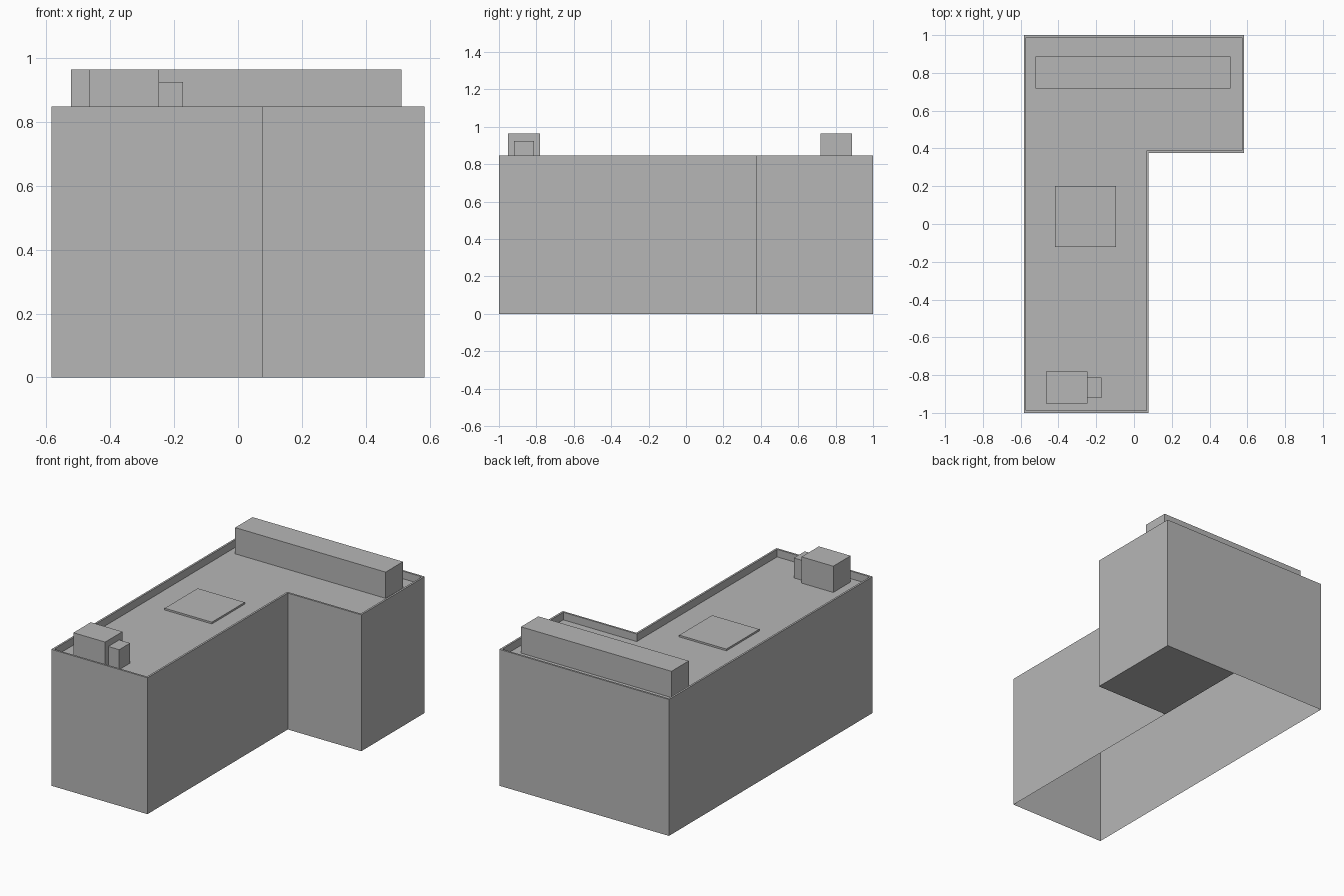
import bpy
import bmesh

if "Cube" in bpy.data.objects:
    bpy.data.objects.remove(bpy.data.objects["Cube"], do_unlink=True)

# Single flat colour
grey = bpy.data.materials.new("concrete_grey")
grey.use_nodes = True
colour = (0.47, 0.47, 0.47, 1)
grey.diffuse_color = colour
grey.node_tree.nodes["Principled BSDF"].inputs["Base Color"].default_value = colour

HALF_X, HALF_Y = 0.583, 1.0
NOTCH_X, NOTCH_Y = 0.078, 0.377
WALL_TOP, ROOF, RIM = 0.847, 0.8, 0.012


def add_object(name, bm):
    mesh = bpy.data.meshes.new(name)
    bm.to_mesh(mesh)
    bm.free()
    mesh.materials.append(grey)
    obj = bpy.data.objects.new(name, mesh)
    bpy.context.collection.objects.link(obj)
    return obj


def l_outline(inset):
    """Counter-clockwise L-shaped plan, moved inward by inset."""
    x, y = HALF_X - inset, HALF_Y - inset
    nx, ny = NOTCH_X - inset, NOTCH_Y + inset
    return [(-x, -y), (nx, -y), (nx, ny), (x, ny), (x, y), (-x, y)]


def add_box(name, x_range, y_range, z_range):
    bm = bmesh.new()
    bmesh.ops.create_cube(bm, size=1)
    for v in bm.verts:
        for axis, (low, high) in enumerate((x_range, y_range, z_range)):
            v.co[axis] = high if v.co[axis] > 0 else low
    return add_object(name, bm)


# L-shaped shell: outer walls, parapet rim, parapet inside and sunken roof
bm = bmesh.new()
levels = [(0, 0), (0, WALL_TOP), (RIM, WALL_TOP), (RIM, ROOF)]
rings = [[bm.verts.new((x, y, z)) for x, y in l_outline(inset)]
         for inset, z in levels]
for low, high in zip(rings, rings[1:]):
    for i in range(len(low)):
        j = (i + 1) % len(low)
        bm.faces.new((low[i], low[j], high[j], high[i]))
bm.faces.new(rings[-1])

# Floor under the short wing only; the long wing is open below
floor = [(NOTCH_X, NOTCH_Y), (NOTCH_X, HALF_Y), (HALF_X, HALF_Y), (HALF_X, NOTCH_Y)]
bm.faces.new([bm.verts.new((x, y, 0)) for x, y in floor])
add_object("building_shell", bm)

# Rooftop blocks
add_box("long_plant_room", (-0.522, 0.512), (0.718, 0.888), (ROOF, 0.963))
add_box("stair_housing", (-0.465, -0.247), (-0.951, -0.781), (ROOF, 0.963))
add_box("small_vent_box", (-0.247, -0.172), (-0.92, -0.813), (ROOF, 0.924))
add_box("roof_hatch_plate", (-0.418, -0.094), (-0.122, 0.201), (ROOF, 0.811))
